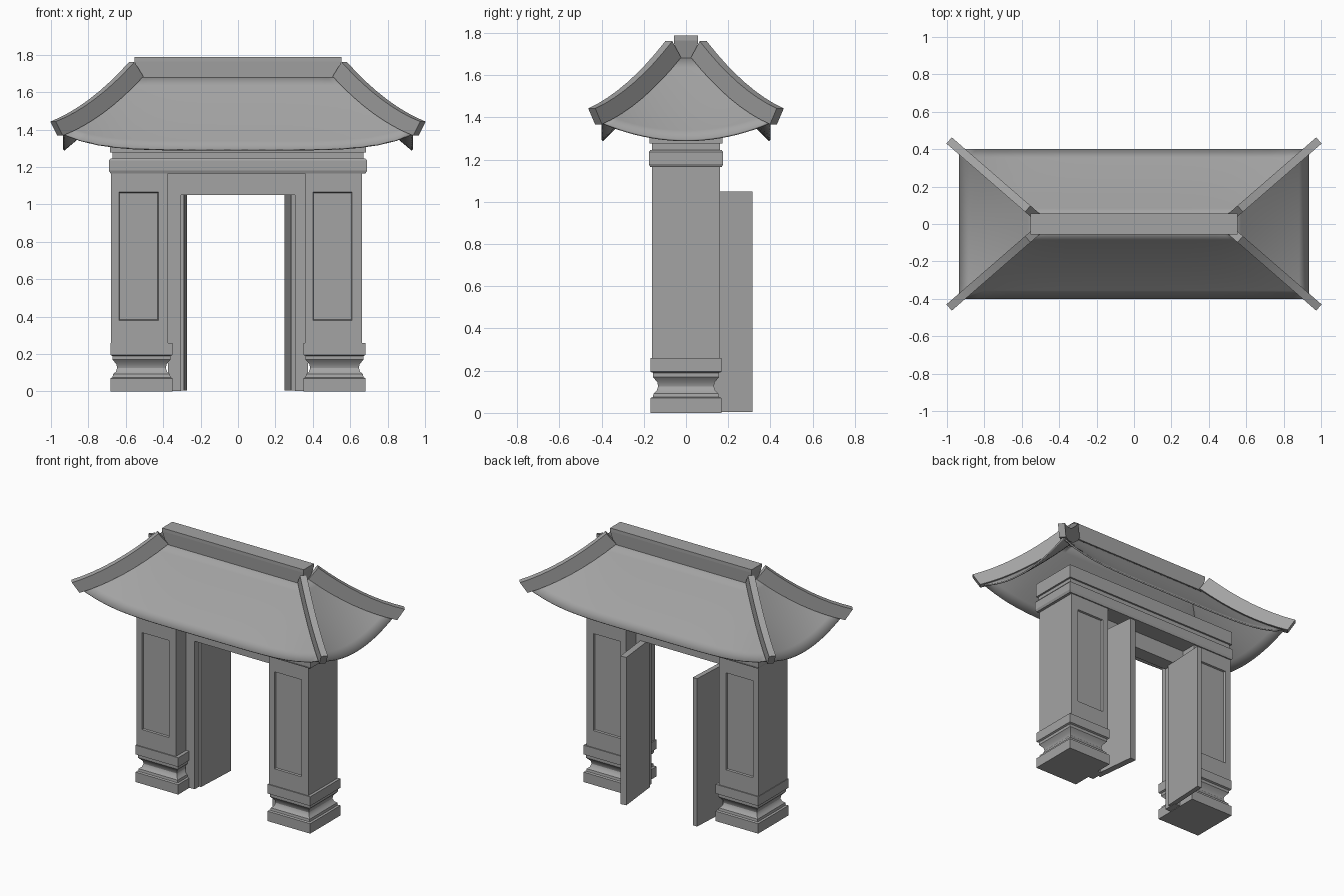
import bpy, bmesh, math
from mathutils import Vector

cube = bpy.data.objects.get("Cube")
if cube:
    bpy.data.objects.remove(cube, do_unlink=True)

stone = bpy.data.materials.new("grey stone")
stone.use_nodes = True
GREY = (0.37, 0.37, 0.37, 1)
stone.diffuse_color = GREY
stone.node_tree.nodes["Principled BSDF"].inputs["Base Color"].default_value = GREY


def finish(name, bm, loc=(0, 0, 0), turn=0, smooth=False):
    mesh = bpy.data.meshes.new(name)
    bm.to_mesh(mesh)
    bm.free()
    mesh.materials.append(stone)
    ob = bpy.data.objects.new(name, mesh)
    ob.location = loc
    ob.rotation_euler.z = turn
    bpy.context.collection.objects.link(ob)
    if smooth:
        bpy.ops.object.select_all(action='DESELECT')
        ob.select_set(True)
        bpy.context.view_layer.objects.active = ob
        bpy.ops.object.shade_smooth_by_angle(angle=math.radians(30))
    return ob


def skin(bm, rings):
    """Join rings of four points into a closed solid."""
    rows = [[bm.verts.new(p) for p in ring] for ring in rings]
    for a, b in zip(rows, rows[1:]):
        for i in range(4):
            j = (i + 1) % 4
            bm.faces.new((a[i], a[j], b[j], b[i]))
    bm.faces.new(rows[0][::-1])
    bm.faces.new(rows[-1])
    bmesh.ops.recalc_face_normals(bm, faces=bm.faces)


def stack(levels):
    """Rectangular solid from (half x, half y, z) levels."""
    bm = bmesh.new()
    skin(bm, [[(-x, -y, z), (x, -y, z), (x, y, z), (-x, y, z)] for x, y, z in levels])
    return bm


def box(hx, hy, z0, z1):
    return stack([(hx, hy, z0), (hx, hy, z1)])


# Pillars: moulded base and panelled shaft
MOULDING = [(0, 0), (0, .07), (.012, .075), (.015, .092), (.03, .105), (.037, .125),
            (.033, .145), (.018, .163), (.012, .17), (.012, .19), (0, .195), (0, .26)]
for side, sx in (("right", -1), ("left", 1)):
    base = stack([(.167 - d, .169 - d, z) for d, z in MOULDING])
    finish(side + "_pillar_base", base, (sx * .516, 0, 0), smooth=True)

    bm = box(.153, .162, .25, 1.18)
    for face in [f for f in bm.faces if abs(f.normal.y) > .9]:
        bmesh.ops.inset_individual(bm, faces=[face], thickness=.03)
        for v in face.verts:
            v.co.x = math.copysign(.105, v.co.x) - .005
            v.co.z = 1.065 if v.co.z > .7 else .38
        bmesh.ops.inset_individual(bm, faces=[face], thickness=.005, depth=-.012)
    finish(side + "_pillar_shaft", bm, (sx * .518 - .008, 0, 0))

    # Door frame post
    finish(side + "_door_jamb", box(.035, .048, .003, 1.06), (sx * .34, 0, 0))

# Open doors, both swung slightly inward at the free edge
finish("right_door", box(.017, .157, .005, 1.05), (-.298, .157, 0), turn=-.05)
finish("left_door", box(.022, .157, .005, 1.05), (.288, .157, 0), turn=.11)

# Lintel and beams
finish("lintel", box(.39, .05, 1.05, 1.18))
finish("main_beam", stack([(.682, .17, 1.165), (.69, .176, 1.18),
                           (.69, .176, 1.235), (.682, .17, 1.245)]))
finish("beam_neck", box(.672, .16, 1.24, 1.29))
finish("upper_beam", box(.685, .172, 1.277, 1.37))

# Roof: four sagging slopes with upturned corners
EAVE_X, EAVE_Y, RIDGE_X, RIDGE_Y = .935, .40, .52, .04


def hip_z(s):
    return 1.38 + .17 * s + .14 * s * s


def slope(bm, out, power, nt=20, ns=8):
    out = Vector(out)
    along = Vector((-out.y, out.x, 0))
    grid = []
    for j in range(ns + 1):
        s = j / ns
        x = EAVE_X + (RIDGE_X - EAVE_X) * s
        y = EAVE_Y + (RIDGE_Y - EAVE_Y) * s
        half, depth = (x, y) if out.y else (y, x)
        row = []
        for i in range(nt + 1):
            t = 2 * i / nt - 1
            p = along * half * t + out * depth
            p.z = hip_z(s) - .085 * (1 - abs(t) ** power) * (1 - s) ** 2
            row.append(bm.verts.new(p))
        grid.append(row)
    for a, b in zip(grid, grid[1:]):
        for i in range(nt):
            bm.faces.new((a[i], a[i + 1], b[i + 1], b[i]))


bm = bmesh.new()
for sign in (-1, 1):
    slope(bm, (0, sign, 0), 5)
    slope(bm, (sign, 0, 0), 2)
bmesh.ops.remove_doubles(bm, verts=bm.verts, dist=.0005)
roof = finish("roof_tiles", bm, smooth=True)
shell = roof.modifiers.new("thickness", 'SOLIDIFY')
shell.thickness = .01
shell.offset = -1

# Hip ribs following the four roof corners, with raked tips
run = math.hypot(EAVE_X - RIDGE_X, EAVE_Y - RIDGE_Y)
for name, sx, sy in (("front_right", -1, -1), ("front_left", 1, -1),
                     ("back_right", -1, 1), ("back_left", 1, 1)):
    outward = Vector((sx * (EAVE_X - RIDGE_X), sy * (EAVE_Y - RIDGE_Y), 0)).normalized()
    across = Vector((-outward.y, outward.x, 0)) * .022
    rings = []
    for k in range(9):
        s = -.04 + 1.04 * k / 8
        rake = (.17 + .28 * s) / run + .35 * (1 - s)
        up = (outward * rake + Vector((0, 0, 1))).normalized()
        low = outward * run * (1 - s) + Vector((sx * RIDGE_X, sy * RIDGE_Y, hip_z(s) - .006))
        top = low + up * (.09 + .01 * s)
        rings.append([low - across, low + across, top + across, top - across])
    bm = bmesh.new()
    skin(bm, rings)
    finish(name + "_hip_rib", bm, smooth=True)

# Ridge cap
finish("ridge_cap", stack([(.525, .05, 1.67), (.553, .057, 1.765), (.553, .057, 1.787)]))
